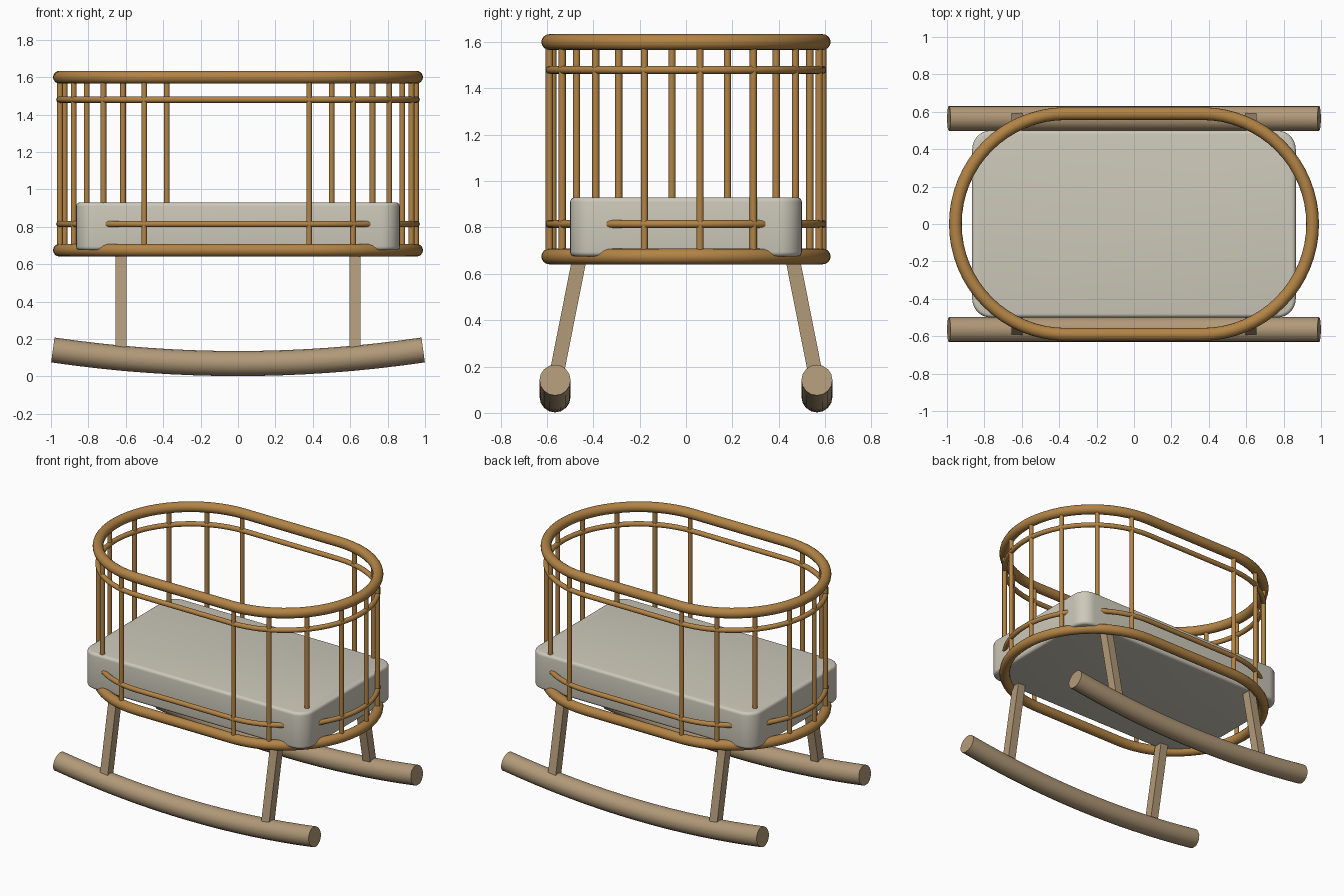
import bpy, bmesh, math
from mathutils import Vector, Matrix

cube = bpy.data.objects.get("Cube")
if cube:
    bpy.data.objects.remove(cube, do_unlink=True)


def material(name, rgb):
    m = bpy.data.materials.new(name)
    m.use_nodes = True
    m.diffuse_color = (*rgb, 1)
    m.node_tree.nodes["Principled BSDF"].inputs["Base Color"].default_value = (*rgb, 1)
    return m


RATTAN = material("golden rattan", (0.45, 0.23, 0.06))
WOOD = material("pale wood", (0.44, 0.32, 0.19))
CREAM = material("cream fabric", (0.61, 0.58, 0.49))


def select(obj):
    bpy.ops.object.select_all(action="DESELECT")
    obj.select_set(True)
    bpy.context.view_layer.objects.active = obj


def smooth(obj, angle=40):
    select(obj)
    bpy.ops.object.shade_smooth_by_angle(angle=math.radians(angle))


def tube(name, points, radius, mat, closed=False):
    """Round bar swept along a path."""
    curve = bpy.data.curves.new(name, "CURVE")
    curve.dimensions = "3D"
    curve.twist_mode = "Z_UP"
    curve.bevel_depth = radius
    curve.bevel_resolution = 6
    curve.use_fill_caps = True
    line = curve.splines.new("POLY")
    line.points.add(len(points) - 1)
    for p, co in zip(line.points, points):
        p.co = (*co, 1)
    line.use_cyclic_u = closed
    obj = bpy.data.objects.new(name, curve)
    bpy.context.collection.objects.link(obj)
    select(obj)
    bpy.ops.object.convert(target="MESH")
    obj = bpy.context.object
    obj.data.materials.clear()
    obj.data.materials.append(mat)
    smooth(obj)
    return obj


def box(name, size, mat, matrix):
    mesh = bpy.data.meshes.new(name)
    bm = bmesh.new()
    bmesh.ops.create_cube(bm, size=1, matrix=matrix @ Matrix.Diagonal((*size, 1)))
    bm.to_mesh(mesh)
    bm.free()
    mesh.materials.append(mat)
    obj = bpy.data.objects.new(name, mesh)
    bpy.context.collection.objects.link(obj)
    return obj


# Oval outline: two half circles joined by straight sides
HALF, R = 0.365, 0.59


def on_oval(side, degrees, z):
    a = math.radians(degrees)
    return (side * (HALF + R * math.cos(a)), side * R * math.sin(a), z)


def oval(z):
    return [on_oval(s, -90 + 180 * i / 32, z) for s in (1, -1) for i in range(33)]


# Basket hoops
for name, z, radius in (("top_rail", 1.6, 0.034), ("upper_hoop", 1.48, 0.017),
                        ("lower_hoop", 0.815, 0.017), ("base_rail", 0.675, 0.034)):
    tube(name, oval(z), radius, RATTAN, closed=True)

# Spindles around each rounded end
for side, label in ((1, "left"), (-1, "right")):
    for k in range(8):
        angle = -88.5 + 23.6 * k
        tube(f"{label}_spindle_{k + 1}",
             [on_oval(side, angle, 0.675), on_oval(side, angle, 1.6)], 0.0155, RATTAN)

# Mattress: rounded corners, then softened top and bottom edges
mattress = box("mattress", (1.73, 1.0, 0.255), CREAM, Matrix.Translation((0, 0, 0.8025)))
bm = bmesh.new()
bm.from_mesh(mattress.data)
corners = [e for e in bm.edges if abs(e.verts[0].co.z - e.verts[1].co.z) > 0.1]
bmesh.ops.bevel(bm, geom=corners, offset=0.1, segments=8, profile=0.5, affect="EDGES")
rims = [e for e in bm.edges if abs(e.verts[0].co.z - e.verts[1].co.z) < 0.01]
bmesh.ops.bevel(bm, geom=rims, offset=0.02, segments=4, profile=0.5, affect="EDGES")
bm.to_mesh(mattress.data)
bm.free()
smooth(mattress)

# Curved rockers and splayed legs
for sy, label in ((-1, "front"), (1, "back")):
    path = []
    for i in range(17):
        x = -0.99 + 1.98 * i / 16
        path.append((x, sy * 0.565, 0.069 + 0.074 * x * x))
    tube(f"{label}_rocker", path, 0.067, WOOD)

    for sx, hand in ((1, "left"), (-1, "right")):
        foot = Vector((sx * 0.625, sy * 0.566, 0.13))
        head = Vector((sx * 0.625, sy * 0.455, 0.69))
        lean = head - foot
        tilt = Matrix.Rotation(math.atan2(-lean.y, lean.z), 4, "X")
        box(f"{label}_{hand}_leg", (0.06, 0.062, lean.length), WOOD,
            Matrix.Translation((foot + head) / 2) @ tilt)
